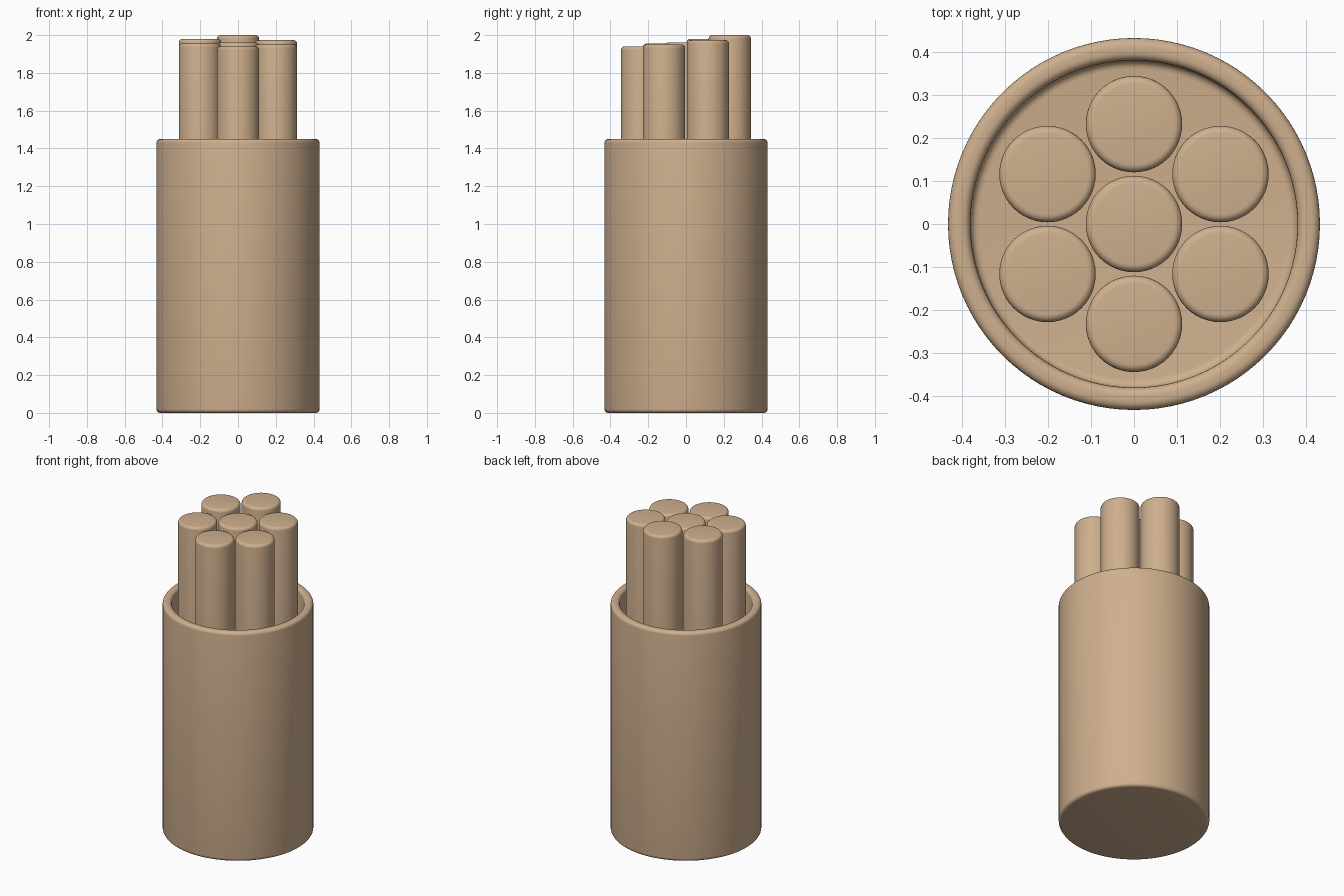
import bpy, bmesh, math
from mathutils import Vector

cube = bpy.data.objects.get("Cube")
if cube:
    bpy.data.objects.remove(cube, do_unlink=True)

tan = bpy.data.materials.new("warm_tan")
tan.use_nodes = True
tan.diffuse_color = (0.62, 0.43, 0.27, 1)
tan.node_tree.nodes["Principled BSDF"].inputs["Base Color"].default_value = tan.diffuse_color


def rounded(corners, radius, steps=5):
    """Round the inner corners of an open (r, z) profile."""
    pts = [Vector(c) for c in corners]
    out = [pts[0]]
    for a, b, c in zip(pts, pts[1:], pts[2:]):
        p = b + (a - b).normalized() * radius
        q = b + (c - b).normalized() * radius
        centre = p + q - b
        for i in range(steps + 1):
            t = math.pi / 2 * i / steps
            out.append(centre + (p - centre) * math.cos(t) + (q - centre) * math.sin(t))
    return out + [pts[-1]]


def lathe(name, profile, segments, location=(0, 0, 0)):
    """Spin a profile that starts and ends on the axis."""
    bm = bmesh.new()
    verts = [bm.verts.new((p.x, 0, p.y)) for p in profile]
    edges = [bm.edges.new(pair) for pair in zip(verts, verts[1:])]
    bmesh.ops.spin(bm, geom=verts + edges, cent=(0, 0, 0), axis=(0, 0, 1),
                   angle=math.tau, steps=segments, use_merge=True)
    bmesh.ops.remove_doubles(bm, verts=bm.verts, dist=1e-5)
    bmesh.ops.recalc_face_normals(bm, faces=bm.faces)
    mesh = bpy.data.meshes.new(name)
    bm.to_mesh(mesh)
    bm.free()
    mesh.materials.append(tan)
    obj = bpy.data.objects.new(name, mesh)
    obj.location = location
    bpy.context.collection.objects.link(obj)
    bpy.ops.object.select_all(action="DESELECT")
    obj.select_set(True)
    bpy.context.view_layer.objects.active = obj
    bpy.ops.object.shade_smooth_by_angle(angle=math.radians(35))
    return obj


# Open cup with rounded rim and foot
R, INNER, HEIGHT, FLOOR = 0.432, 0.38, 1.45, 0.05
lathe("cup", rounded([(0, 0), (R, 0), (R, HEIGHT), (INNER, HEIGHT),
                      (INNER, FLOOR), (0, FLOOR)], 0.02), 96)

# Bundle of rods: one in the middle, six around it, from the back anticlockwise
ROD, RING = 0.112, 0.232
tops = [2.0, 1.98, 1.955, 1.94, 1.95, 1.973]


def rod(name, x, y, top):
    h = top - FLOOR
    lathe(name, rounded([(0, 0), (ROD, 0), (ROD, h), (0, h)], 0.018), 48, (x, y, FLOOR))


rod("centre_rod", 0, 0, 1.96)
for i, top in enumerate(tops):
    a = math.radians(90 + 60 * i)
    rod(f"outer_rod_{i + 1}", RING * math.cos(a), RING * math.sin(a), top)
